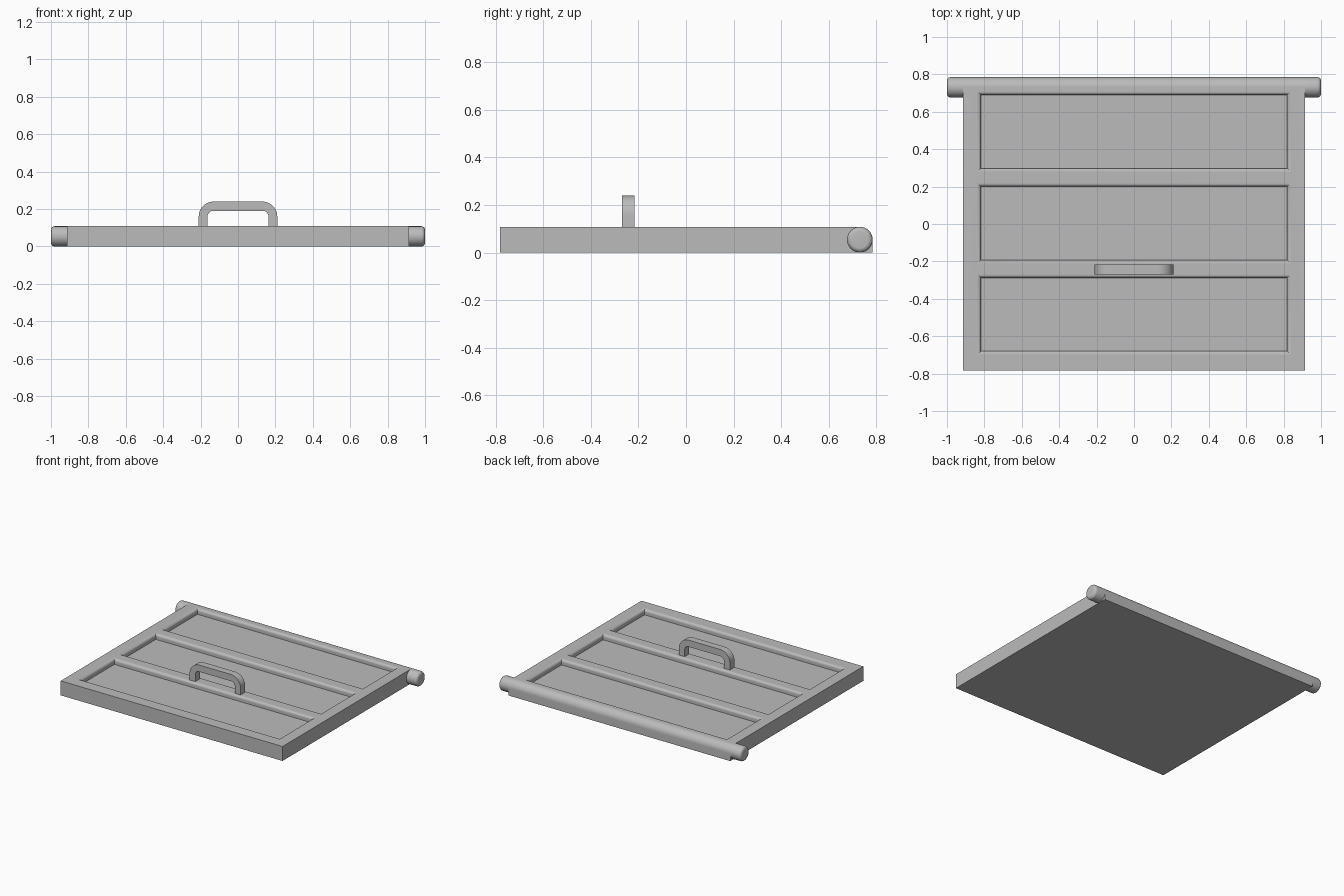
import bpy, bmesh, math
from mathutils import Vector

if "Cube" in bpy.data.objects:
    bpy.data.objects.remove(bpy.data.objects["Cube"])

W, Y0, Y1, H = 0.915, -0.782, 0.785, 0.108   # panel half width, front, back, height
R = H / 2                                    # hinge bar radius
grey = bpy.data.materials.new("grey metal")
grey.diffuse_color = (0.5, 0.5, 0.5, 1)
grey.use_nodes = True
grey.node_tree.nodes["Principled BSDF"].inputs["Base Color"].default_value = grey.diffuse_color


def finish(bm, name, angle=35):
    bmesh.ops.recalc_face_normals(bm, faces=bm.faces)
    me = bpy.data.meshes.new(name)
    bm.to_mesh(me)
    bm.free()
    me.materials.append(grey)
    ob = bpy.data.objects.new(name, me)
    bpy.context.collection.objects.link(ob)
    bpy.ops.object.select_all(action='DESELECT')
    ob.select_set(True)
    bpy.context.view_layer.objects.active = ob
    bpy.ops.object.shade_smooth_by_angle(angle=math.radians(angle))
    return ob


def extrude(points, vec, name):
    bm = bmesh.new()
    f = bm.faces.new([bm.verts.new(p) for p in points])
    new = bmesh.ops.extrude_face_region(bm, geom=[f])["geom"]
    bmesh.ops.translate(bm, vec=vec, verts=[v for v in new if isinstance(v, bmesh.types.BMVert)])
    return finish(bm, name)


def arc(cx, cz, r, a0, a1, n):
    for i in range(n + 1):
        a = math.radians(a0 + (a1 - a0) * i / n)
        yield cx + r * math.cos(a), cz + r * math.sin(a)


# Panel: side profile with a rounded upper back edge
profile = [(Y0, 0), (Y1, 0)] + list(arc(Y1 - R, R, R, 0, 90, 12)) + [(Y0, H)]
panel = extrude([(-W, y, z) for y, z in profile], Vector((2 * W, 0, 0)), "hatch_panel")

# Three recesses with rounded rims, cut into the top
DEPTH, RIM, HX, HY = 0.04, 0.02, 0.818, 0.196
rings = [(0, H - DEPTH)]
rings += [(RIM - x, z) for x, z in arc(0, H - RIM, RIM, 0, 88, 8)]
rings.append((rings[-1][0], H + 0.03))
bm = bmesh.new()
for cy in (-0.484, 0.004, 0.494):
    loops = []
    for o, z in rings:
        x, y = HX + o, HY + o
        loops.append([bm.verts.new((sx * x, cy + sy * y, z))
                      for sx, sy in ((-1, -1), (1, -1), (1, 1), (-1, 1))])
    for a, b in zip(loops, loops[1:]):
        for i in range(4):
            j = (i + 1) % 4
            bm.faces.new((a[i], a[j], b[j], b[i]))
    bm.faces.new(loops[0])
    bm.faces.new(loops[-1])
cutter = finish(bm, "recess_cutter")
cut = panel.modifiers.new("recesses", 'BOOLEAN')
cut.object, cut.operation, cut.solver = cutter, 'DIFFERENCE', 'EXACT'
bpy.context.view_layer.objects.active = panel
bpy.ops.object.modifier_apply(modifier=cut.name)
bpy.data.objects.remove(cutter)
bpy.ops.object.select_all(action='DESELECT')
panel.select_set(True)
bpy.ops.object.shade_smooth_by_angle(angle=math.radians(35))

# Hinge pins: a round bar with softened ends sticking out on both sides
B, N = 0.02, 48
half = [(1.0 - B + c, R - B + s) for c, s in arc(0, 0, B, 90, 0, 6)]
for side, name in ((-1, "left_hinge_pin"), (1, "right_hinge_pin")):
    bm = bmesh.new()
    loops = []
    for x, r in [(W - 0.01, R)] + half:
        loops.append([bm.verts.new((side * x, Y1 - R + r * math.cos(2 * math.pi * k / N),
                                    R + r * math.sin(2 * math.pi * k / N))) for k in range(N)])
    for a, b in zip(loops, loops[1:]):
        for k in range(N):
            m = (k + 1) % N
            bm.faces.new((a[k], a[m], b[m], b[k]))
    bm.faces.new(loops[0])
    bm.faces.new(loops[-1])
    finish(bm, name)

# Handle: rounded arch on the front crossbar
right = [(0.21, H - 0.005)] + list(arc(0.13, 0.16, 0.08, 0, 90, 10))
inner = [(0.163, H - 0.005)] + list(arc(0.133, 0.16, 0.03, 0, 90, 10))


def arch(half_arch):
    return half_arch + [(-x, z) for x, z in reversed(half_arch)]


outline = arch(right) + arch(inner)[::-1]
extrude([(x, -0.27, z) for x, z in outline], Vector((0, 0.053, 0)), "handle")
